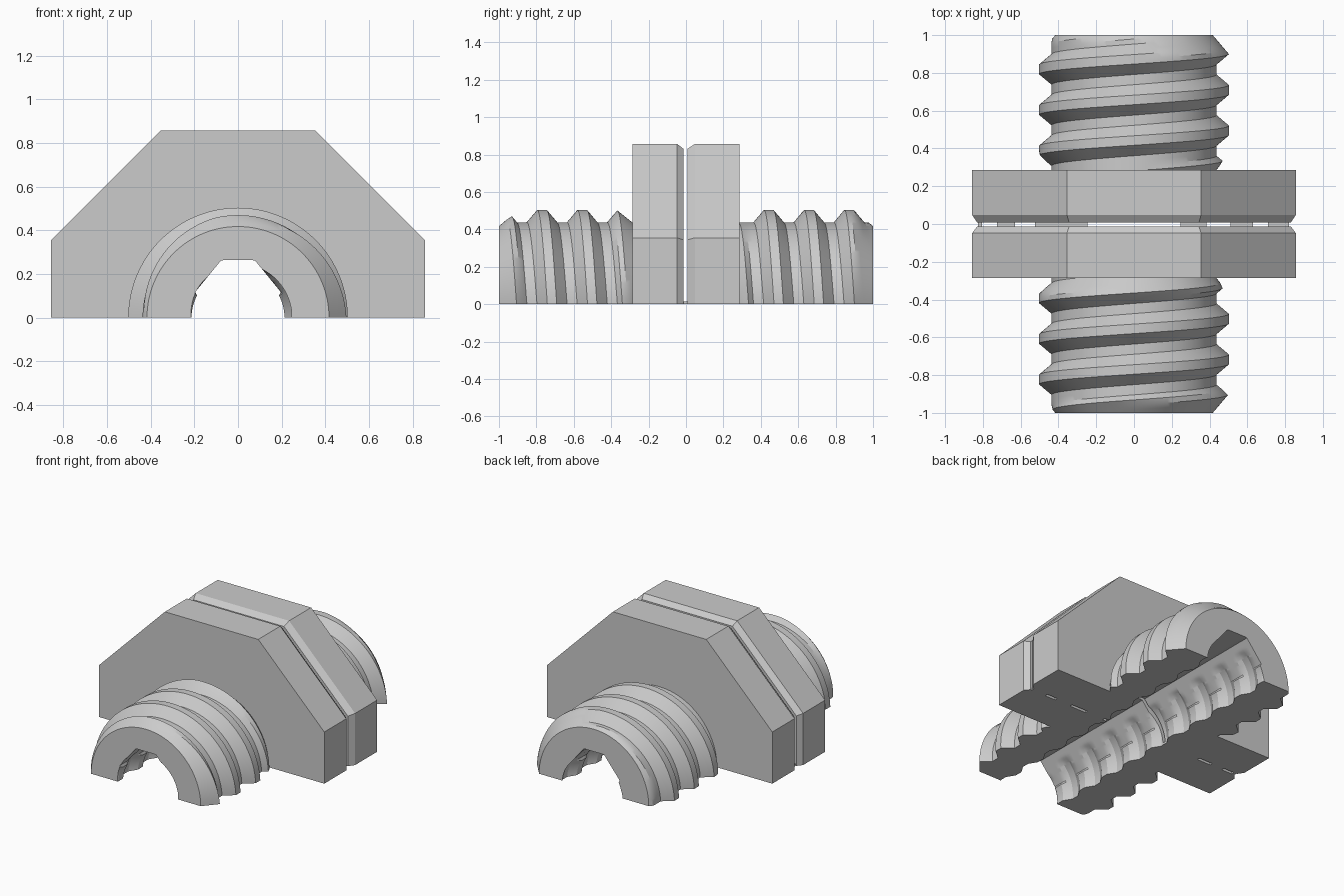
import bpy
import bmesh
from math import sin, cos, pi, radians

cube = bpy.data.objects.get("Cube")
if cube:
    bpy.data.objects.remove(cube)

grey = bpy.data.materials.new("plain grey")
GREY = (0.6, 0.6, 0.6, 1)
grey.use_nodes = True
grey.diffuse_color = GREY
grey.node_tree.nodes["Principled BSDF"].inputs["Base Color"].default_value = GREY

SEGMENTS = 64
PITCH = 0.215
FLANGE_END = 0.287
# Column positions within one pitch: root, flank, crest, flank
STEPS = (-0.5, -0.375, -0.25, -0.117, 0, 0.117, 0.25, 0.375)
ANGLES = [pi * i / SEGMENTS for i in range(SEGMENTS + 1)]


def finish(bm, name):
    bmesh.ops.remove_doubles(bm, verts=bm.verts, dist=1e-5)
    bmesh.ops.recalc_face_normals(bm, faces=bm.faces)
    mesh = bpy.data.meshes.new(name)
    bm.to_mesh(mesh)
    bm.free()
    mesh.materials.append(grey)
    obj = bpy.data.objects.new(name, mesh)
    bpy.context.collection.objects.link(obj)
    bpy.ops.object.select_all(action="DESELECT")
    obj.select_set(True)
    bpy.context.view_layer.objects.active = obj
    bpy.ops.object.shade_smooth_by_angle(angle=radians(28))
    return obj


def lead(a):
    """Helix advance along y at an angle measured from +x."""
    return PITCH * (pi / 2 - a) / (2 * pi)


def ridge(y, a, start):
    """Trapezoid thread height, 0 at the root and 1 at the crest."""
    f = ((y - start - lead(a)) / PITCH + 0.5) % 1 - 0.5
    return min(1, max(0, (0.375 - abs(f)) / (0.375 - 0.117)))


def helix_columns(lo, hi, start):
    """Columns that follow the helix, clamped to the part's two ends."""
    bases = [start + PITCH * (k + s) for k in range(-12, 13) for s in STEPS]
    bases = [b for b in bases if lo - PITCH < b < hi + PITCH]
    return lambda a: [min(hi, max(lo, b + lead(a))) for b in bases]


def thread_radius(start):
    def radius(y, a):
        r = 0.437 + 0.066 * ridge(y, a, start)
        run_out = 0.437 + 0.8 * (abs(y) - FLANGE_END)
        end_chamfer = 0.417 + 0.85 * (1 - abs(y))
        return min(r, run_out, end_chamfer)
    return radius


def bore_radius(start):
    def radius(y, a):
        r = 0.213 + 0.034 * ridge(y, a, start)
        if sin(a) > 0.5:  # flat-topped roof over the bore
            slope = 0.2256 / (0.775 * abs(cos(a)) + 0.632 * sin(a))
            r = max(r, min(slope, 0.263 / sin(a)))
        return r
    return radius


def octagon_radius(gap_y):
    def radius(y, a):
        inset = 0.027 if abs(y - gap_y) < 0.01 else 0
        return (0.857 - inset) / cos((a + pi / 8) % (pi / 4) - pi / 8)
    return radius


def half_tube(name, outer_ys, outer_r, inner_ys, inner_r):
    """Half of a hollow solid around y, closed at both ends and at z = 0."""
    bm = bmesh.new()

    def surface(ys, radius):
        rows = []
        for a in ANGLES:
            rows.append([bm.verts.new((radius(y, a) * cos(a), y, radius(y, a) * sin(a)))
                         for y in ys(a)])
        for r0, r1 in zip(rows, rows[1:]):
            for j in range(len(r0) - 1):
                bm.faces.new((r0[j], r0[j + 1], r1[j + 1], r1[j]))
        return rows

    outer = surface(outer_ys, outer_r)
    inner = surface(inner_ys, inner_r)
    for i in (0, -1):
        bm.faces.new(outer[i] + inner[i][::-1])
        bm.faces.new([row[i] for row in outer] + [row[i] for row in inner][::-1])
    return finish(bm, name)


# Two halves: name, side, gap face, outer thread start
for side_name, side, gap_y, start in (("front", -1, -0.013, -0.77),
                                      ("back", 1, 0.008, 0.657)):
    bore_start = 0.05
    # Threaded stub
    lo, hi = sorted((side * FLANGE_END, side))
    half_tube(side_name + "_threaded_stub",
              helix_columns(lo, hi, start), thread_radius(start),
              helix_columns(lo, hi, bore_start), bore_radius(bore_start))
    # Octagonal flange with a chamfer next to the gap
    lo, hi = sorted((side * FLANGE_END, gap_y))
    ys = sorted((side * FLANGE_END, side * 0.048, gap_y))
    half_tube(side_name + "_flange",
              lambda a, ys=ys: ys, octagon_radius(gap_y),
              helix_columns(lo, hi, bore_start), bore_radius(bore_start))

# Thin ties that bridge the gap at the base
TIES = ((-0.825, -0.805), (-0.725, -0.63), (-0.525, -0.245),
        (0.245, 0.385), (0.51, 0.63), (0.71, 0.82))
bm = bmesh.new()
for x0, x1 in TIES:
    box = bmesh.ops.create_cube(bm, size=1)["verts"]
    bmesh.ops.scale(bm, verts=box, vec=(x1 - x0, 0.03, 0.015))
    bmesh.ops.translate(bm, verts=box, vec=((x0 + x1) / 2, -0.0025, 0.0075))
finish(bm, "base_ties")
